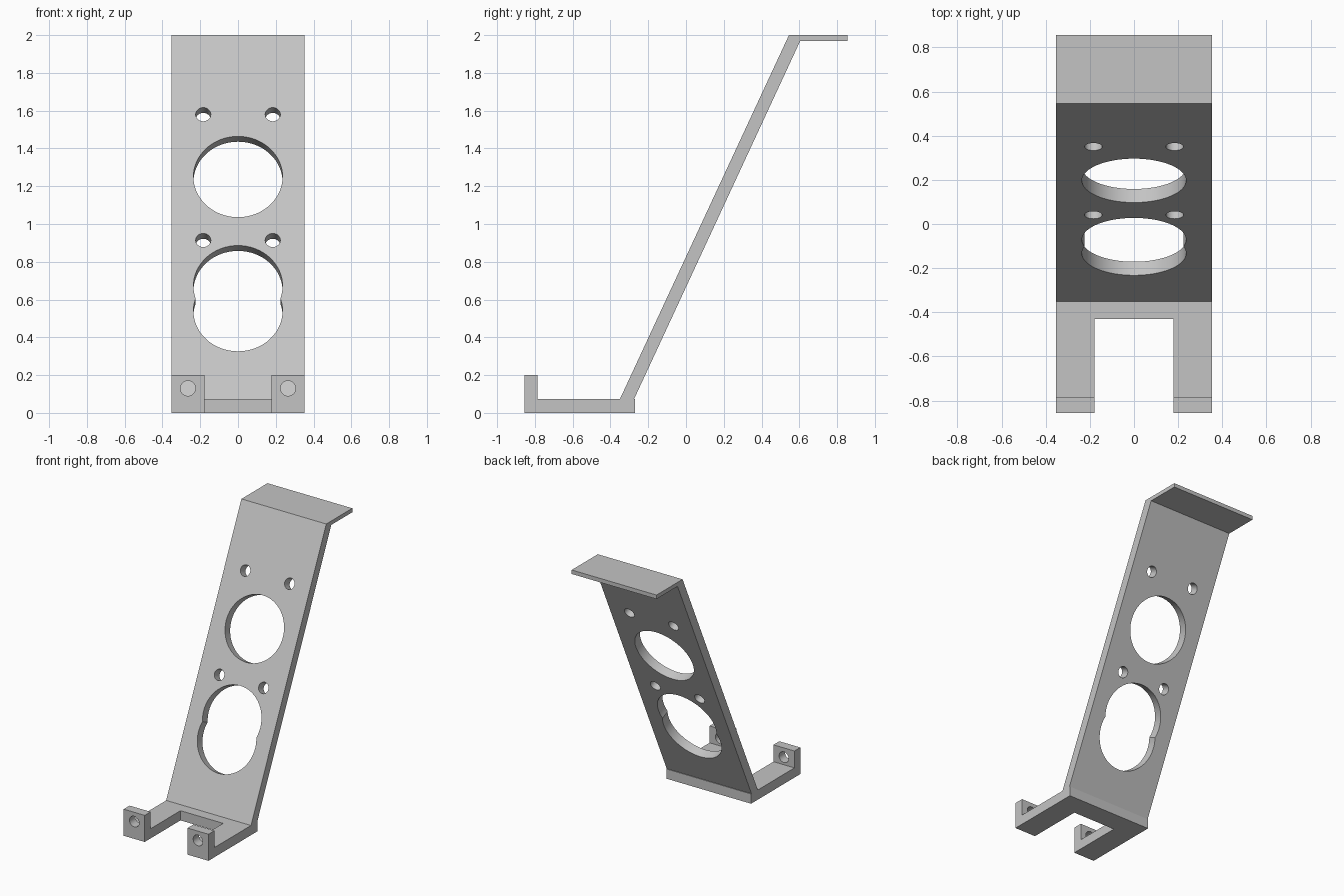
import bpy, bmesh, math
from mathutils import Matrix, Vector

if "Cube" in bpy.data.objects:
    bpy.data.objects.remove(bpy.data.objects["Cube"], do_unlink=True)

grey = bpy.data.materials.new("plain_grey")
grey.use_nodes = True
COLOUR = (0.55, 0.55, 0.55, 1)
grey.diffuse_color = COLOUR
grey.node_tree.nodes["Principled BSDF"].inputs["Base Color"].default_value = COLOUR

HALF = 0.353
SLOPE = (0.545 + 0.35) / (2 - 0.073)      # y gained per unit of height
LEAN = math.atan(SLOPE)


def finish(bm, name):
    bmesh.ops.recalc_face_normals(bm, faces=bm.faces)
    mesh = bpy.data.meshes.new(name)
    bm.to_mesh(mesh)
    bm.free()
    mesh.materials.append(grey)
    obj = bpy.data.objects.new(name, mesh)
    bpy.context.collection.objects.link(obj)
    return obj


def cut(target, bm):
    cutter = finish(bm, "cutter")
    cutter.hide_render = True
    mod = target.modifiers.new("cut", 'BOOLEAN')
    mod.operation = 'DIFFERENCE'
    mod.solver = 'EXACT'
    mod.object = cutter
    bpy.context.view_layer.objects.active = target
    bpy.ops.object.modifier_apply(modifier=mod.name)
    bpy.data.objects.remove(cutter, do_unlink=True)


def drill(target, x, y, z, radius, tilt):
    # Round hole along y, tilted to stand square to the face it pierces
    bm = bmesh.new()
    turn = Matrix.Rotation(math.pi / 2 - tilt, 4, 'X')
    bmesh.ops.create_cone(bm, cap_ends=True, segments=64, radius1=radius, radius2=radius,
                          depth=0.3, matrix=Matrix.Translation((x, y, z)) @ turn)
    cut(target, bm)


# Bent strip: base, leaning plate and top flange from one side profile
profile = [(-0.855, 0), (-0.27, 0), (-0.27, 0.073), (-0.275, 0.073), (0.605, 1.97),
           (0.855, 1.97), (0.855, 2), (0.545, 2), (-0.35, 0.073), (-0.785, 0.073),
           (-0.785, 0.2), (-0.855, 0.2)]
bm = bmesh.new()
side = bm.faces.new([bm.verts.new((-HALF, y, z)) for y, z in profile])
grown = bmesh.ops.extrude_face_region(bm, geom=[side])["geom"]
bmesh.ops.translate(bm, vec=Vector((2 * HALF, 0, 0)),
                    verts=[v for v in grown if isinstance(v, bmesh.types.BMVert)])
bracket = finish(bm, "bracket")

# Slot between the two feet
bm = bmesh.new()
bmesh.ops.create_cube(bm, size=1, matrix=Matrix.Translation((0, -0.68, 0.1))
                      @ Matrix.Diagonal((0.356, 0.5, 0.6, 1)))
cut(bracket, bm)

# Large openings and small screw holes through the leaning plate
holes = [(0, 1.25, 0.236), (0, 0.672, 0.236), (0, 0.54, 0.236)]
holes += [(s * 0.184, z, 0.04) for s in (-1, 1) for z in (1.58, 0.914)]
for x, z, radius in holes:
    drill(bracket, x, -0.35 + (z - 0.073) * SLOPE, z, radius, LEAN)

# Screw holes in the foot tabs
for s in (-1, 1):
    drill(bracket, s * 0.265, -0.82, 0.13, 0.04, 0)

bpy.ops.object.select_all(action='DESELECT')
bracket.select_set(True)
bpy.context.view_layer.objects.active = bracket
bpy.ops.object.shade_smooth_by_angle(angle=math.radians(30))
